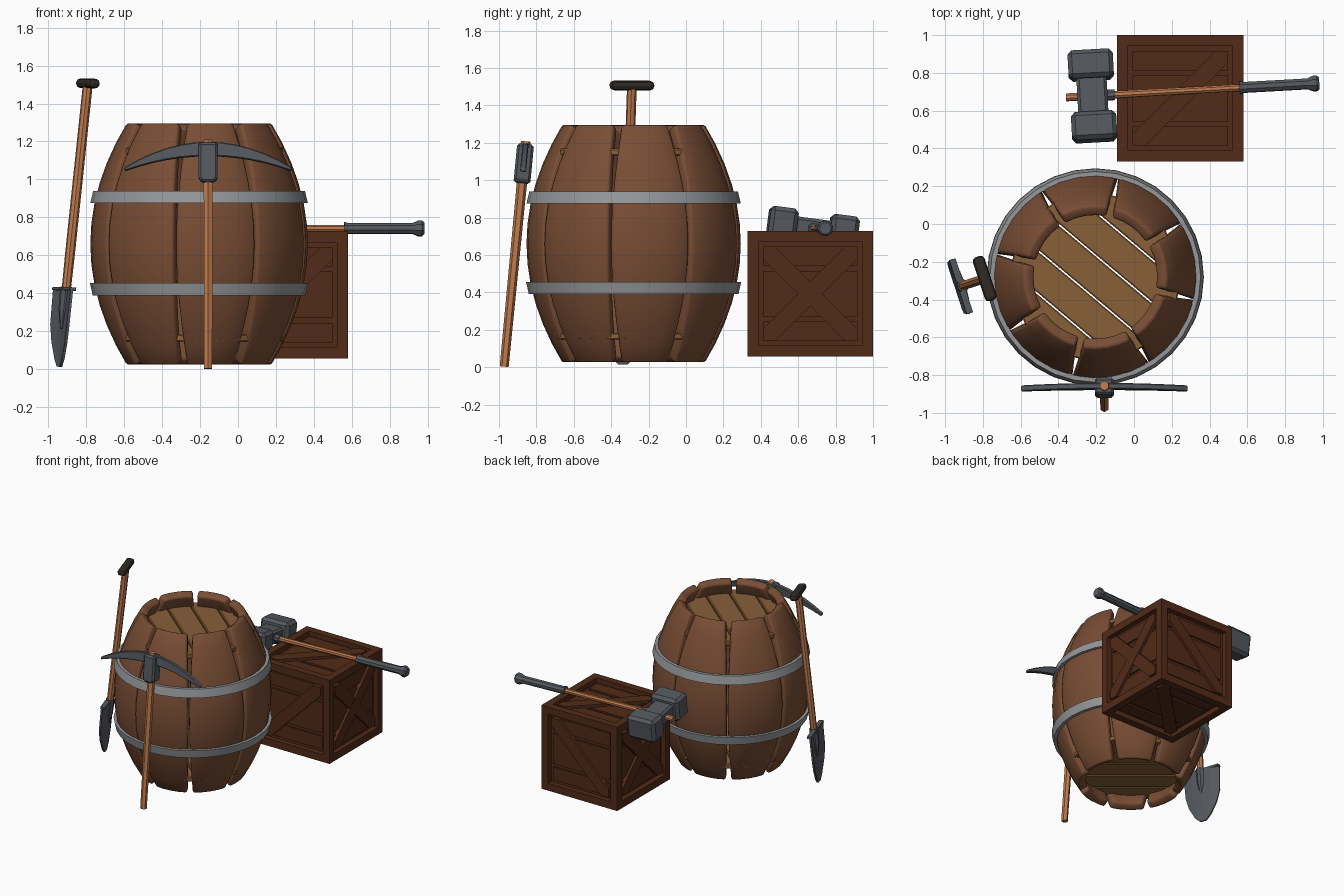
import bpy, bmesh
from math import cos, sin, radians, sqrt
from mathutils import Matrix, Vector

if "Cube" in bpy.data.objects:
    bpy.data.objects.remove(bpy.data.objects["Cube"])

def material(name, r, g, b):
    m = bpy.data.materials.new(name)
    m.diffuse_color = (r, g, b, 1)
    m.use_nodes = True
    m.node_tree.nodes["Principled BSDF"].inputs["Base Color"].default_value = m.diffuse_color
    return m

STAVE = material("stave_wood", 0.19, 0.075, 0.035)
LID = material("lid_wood", 0.25, 0.115, 0.04)
CRATE = material("crate_wood", 0.085, 0.024, 0.009)
HANDLE = material("handle_wood", 0.52, 0.2, 0.075)
STEEL = material("dark_steel", 0.09, 0.1, 0.115)
HOOP = material("hoop_metal", 0.3, 0.31, 0.32)
GRIP = material("dark_grip", 0.03, 0.024, 0.018)
I = Matrix.Identity(4)
T = Matrix.Translation

def R(deg, axis):
    return Matrix.Rotation(radians(deg), 4, axis)

def finish(name, bm, mat, M=I, bevel=0, thick=0, smooth=False, segs=1):
    bm.transform(M)
    bmesh.ops.recalc_face_normals(bm, faces=bm.faces)
    me = bpy.data.meshes.new(name)
    bm.to_mesh(me)
    bm.free()
    me.materials.append(mat)
    ob = bpy.data.objects.new(name, me)
    bpy.context.collection.objects.link(ob)
    if thick:
        s = ob.modifiers.new("thickness", 'SOLIDIFY')
        s.thickness, s.offset = thick, -1
        s.use_even_offset = True
    if bevel:
        b = ob.modifiers.new("bevel", 'BEVEL')
        b.width, b.segments = bevel, segs
        b.limit_method, b.angle_limit = 'ANGLE', radians(40)
    if smooth:
        bpy.ops.object.select_all(action='DESELECT')
        ob.select_set(True)
        bpy.context.view_layer.objects.active = ob
        bpy.ops.object.shade_smooth_by_angle(angle=radians(35))
    return ob

def box(name, size, center, mat, M=I, bevel=0, segs=1):
    bm = bmesh.new()
    bmesh.ops.create_cube(bm, size=1, matrix=T(center) @ Matrix.Diagonal((*size, 1)))
    return finish(name, bm, mat, M, bevel, segs=segs)

def prism(name, pts, lo, hi, mat, M=I, bevel=0):
    # 2D outline in local xy, extruded from lo to hi along local z
    bm = bmesh.new()
    f = bm.faces.new([bm.verts.new((x, y, lo)) for x, y in pts])
    ext = bmesh.ops.extrude_face_region(bm, geom=[f])["geom"]
    bmesh.ops.translate(bm, vec=(0, 0, hi - lo), verts=[v for v in ext if isinstance(v, bmesh.types.BMVert)])
    return finish(name, bm, mat, M, bevel)

def lathe(name, profile, n, mat, M=I):
    # (radius, height) rings around local z, capped at both ends
    bm = bmesh.new()
    rings = [[bm.verts.new((r * cos(radians(360 * (i + .5) / n)), r * sin(radians(360 * (i + .5) / n)), z))
              for i in range(n)] for r, z in profile]
    for a, b in zip(rings, rings[1:]):
        for i in range(n):
            bm.faces.new((a[i], a[(i + 1) % n], b[(i + 1) % n], b[i]))
    bm.faces.new(rings[0])
    bm.faces.new(rings[-1])
    return finish(name, bm, mat, M)

# ---- barrel ----
BARREL = T((-0.205, -0.28, 0))

def barrel_r(z):
    return 0.573 - 0.195 * ((z - 0.66) / 0.64) ** 2

for k in range(8):
    bm = bmesh.new()
    rows = []
    for j in range(13):
        z = 0.02 + 1.28 * j / 12
        t = abs(z - 0.66) / 0.64
        half = 21.8 - 2.6 * t ** 2
        r = barrel_r(z)
        rows.append([bm.verts.new((r * cos(radians(a)), r * sin(radians(a)), z))
                     for a in [half * (i / 2 - 1) for i in range(5)]])
    for a, b in zip(rows, rows[1:]):
        for i in range(4):
            bm.faces.new((a[i], a[i + 1], b[i + 1], b[i]))
    finish(f"barrel_stave_{k + 1}", bm, STAVE, BARREL @ R(99.5 + 45 * k, 'Z'), 0.016, 0.065, True, 2)

# barrel hoops follow the bulge
for name, z0, z1 in (("lower_hoop", 0.39, 0.455), ("upper_hoop", 0.875, 0.94)):
    bm = bmesh.new()
    ring = [(barrel_r(z) + d, z) for z, d in ((z0, .022), (z1, .022), (z1, -.004), (z0, -.004))]
    n = 32
    vs = [[bm.verts.new((r * cos(radians(360 * i / n)), r * sin(radians(360 * i / n)), z)) for r, z in ring]
          for i in range(n)]
    for i in range(n):
        a, b = vs[i], vs[(i + 1) % n]
        for j in range(4):
            bm.faces.new((a[j], a[(j + 1) % 4], b[(j + 1) % 4], b[j]))
    finish(name, bm, HOOP, BARREL, smooth=True)

# barrel lids made of boards cut to a circle
for name, z in (("top_lid", 1.15), ("bottom_lid", 0.165)):
    w, rad = 0.176, 0.45
    for k in range(5):
        c = (k - 2) * w
        ys = [c - w / 2 + 0.004, c, c + w / 2 - 0.004]
        xs = [sqrt(max(rad ** 2 - y ** 2, 0.004)) for y in ys]
        pts = [(x, y) for x, y in zip(xs, ys)] + [(-x, y) for x, y in reversed(list(zip(xs, ys)))]
        prism(f"{name}_board_{k + 1}", pts, -0.018, 0.018, LID, BARREL @ T((0, 0, z)) @ R(-40, 'Z'), 0.006)

# ---- crate ----
S, FRAME, DEPTH = 0.67, 0.083, 0.04
center = Vector((0.245, 0.665, 0.3925))
bm = bmesh.new()
bmesh.ops.create_cube(bm, size=S)
faces = bm.faces[:]
bmesh.ops.inset_individual(bm, faces=faces, thickness=FRAME)
bm.normal_update()
for f in faces:
    n = f.normal.copy()
    ext = bmesh.ops.extrude_discrete_faces(bm, faces=[f])["faces"]
    bmesh.ops.translate(bm, vec=-n * DEPTH, verts=ext[0].verts[:])
finish("crate_frame", bm, CRATE, T(center))

X, Y, Z = Vector((1, 0, 0)), Vector((0, 1, 0)), Vector((0, 0, 1))
a, w = S / 2 - FRAME, 0.065
brace = [(-a, -a), (-a + w, -a), (a, a - w), (a, a), (a - w, a), (-a, -a + w)]
sides = {"front": (X, Z, -Y), "back": (X, Z, Y), "right": (Y, Z, X),
         "left": (Y, Z, -X), "top": (X, Y, Z), "bottom": (X, Y, -Z)}
for side, (u, v, n) in sides.items():
    M = T(center + n * (S / 2 - DEPTH)) @ Matrix((u, v, n)).transposed().to_4x4()
    for k, (lo, hi) in enumerate(((-a, -0.148), (-0.122, 0.122), (0.148, a))):
        box(f"crate_{side}_board_{k + 1}", (2 * a, hi - lo, 0.014), (0, (lo + hi) / 2, 0.006), CRATE, M)
    prism(f"crate_{side}_brace", brace, 0, 0.034, CRATE, M)
    if side in ("left", "right"):
        prism(f"crate_{side}_cross_brace", [(-x, y) for x, y in brace], 0, 0.032, CRATE, M)

# ---- sledgehammer lying on the crate ----
H = T((-0.22, 0.678, 0.742)) @ R(3.2, 'Z') @ R(-7.5, 'X')
ALONG = H @ R(90, 'Y')
for name, s in (("front", -1), ("back", 1)):
    box(f"hammer_{name}_block", (0.24, 0.15, 0.185), (0, s * 0.165, 0), STEEL, H, 0.022)
box("hammer_middle_block", (0.16, 0.22, 0.105), (0, 0, 0), STEEL, H, 0.015)
lathe("hammer_collar", [(0.03, 0.07), (0.03, 0.118)], 8, STEEL, ALONG)
lathe("hammer_handle", [(0.022, -0.14), (0.019, 0.4), (0.019, 0.85)], 8, HANDLE, ALONG)
lathe("hammer_grip", [(0.036, 0.78), (0.03, 0.80), (0.03, 1.14), (0.043, 1.17), (0.043, 1.19), (0.032, 1.203)],
      8, STEEL, ALONG)

# ---- pickaxe leaning on the barrel front ----
P = T((-0.157, -0.972, 0.003)) @ R(-5.5, 'X')
lathe("pickaxe_handle", [(0.024, 0), (0.027, 0.9), (0.03, 1.17), (0.026, 1.21)], 6, HANDLE, P)
xs = [-0.44 + 0.88 * i / 12 for i in range(13)]
t2 = [(x / 0.44) ** 2 for x in xs]
blade = [(x, 1.2 - 0.135 * t) for x, t in zip(xs, t2)]
blade += [(x, 1.125 - 0.08 * t) for x, t in reversed(list(zip(xs, t2)))]
prism("pickaxe_blade", blade, -0.016, 0.016, STEEL, P @ R(90, 'X'), 0.005)
socket = [(-0.05, 1.195), (-0.05, 1.01), (-0.035, 0.985), (0.035, 0.985), (0.05, 1.01), (0.05, 1.195)]
prism("pickaxe_socket", socket, -0.045, 0.045, STEEL, P @ R(90, 'X'), 0.012)

# ---- shovel leaning on the barrel side ----
V = T((-0.947, -0.34, 0.015)) @ R(-72, 'Z') @ R(-6.3, 'X')
lathe("shovel_handle", [(0.024, 0.36), (0.026, 0.6), (0.026, 1.49)], 8, HANDLE, V)
box("shovel_grip", (0.245, 0.065, 0.05), (0, 0, 1.5), GRIP, V, 0.022, 2)
bm = bmesh.new()
rows = []
for z, half in ((0, 0.025), (0.04, 0.065), (0.13, 0.115), (0.22, 0.142), (0.41, 0.15)):
    rows.append([bm.verts.new((half * i / 2, -0.025 * (half * i / 0.3) ** 2, z)) for i in range(-2, 3)])
for p, q in zip(rows, rows[1:]):
    for i in range(4):
        bm.faces.new((p[i], p[i + 1], q[i + 1], q[i]))
finish("shovel_blade", bm, STEEL, V, 0, 0.014)
lathe("shovel_socket", [(0.01, 0.2), (0.03, 0.3), (0.033, 0.42)], 8, STEEL, V)
for name, s in (("left", -1), ("right", 1)):
    box(f"shovel_{name}_tread", (0.125, 0.035, 0.016), (s * 0.088, -0.012, 0.41), STEEL, V)
